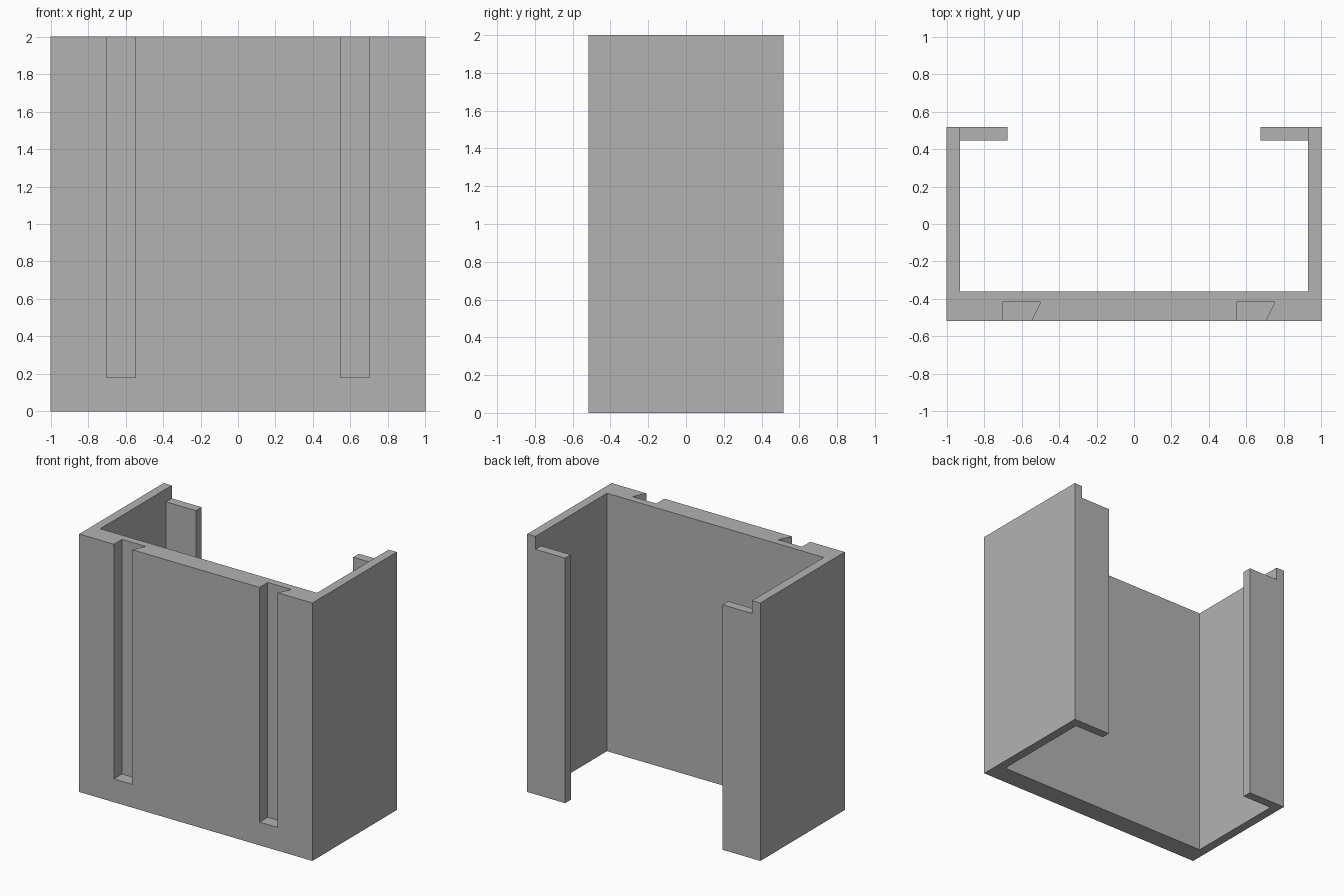
import bpy
import bmesh

cube = bpy.data.objects.get("Cube")
if cube:
    bpy.data.objects.remove(cube, do_unlink=True)

grey = bpy.data.materials.new("plain grey")
grey.use_nodes = True
grey.diffuse_color = (0.45, 0.45, 0.45, 1)
grey.node_tree.nodes["Principled BSDF"].inputs["Base Color"].default_value = grey.diffuse_color


def prism(name, outline, bottom, top):
    """Extrude an xy outline from bottom to top."""
    bm = bmesh.new()
    face = bm.faces.new([bm.verts.new((x, y, bottom)) for x, y in outline])
    grown = bmesh.ops.extrude_face_region(bm, geom=[face])["geom"]
    verts = [v for v in grown if isinstance(v, bmesh.types.BMVert)]
    bmesh.ops.translate(bm, vec=(0, 0, top - bottom), verts=verts)
    bmesh.ops.recalc_face_normals(bm, faces=bm.faces)
    mesh = bpy.data.meshes.new(name)
    bm.to_mesh(mesh)
    bm.free()
    mesh.materials.append(grey)
    obj = bpy.data.objects.new(name, mesh)
    bpy.context.collection.objects.link(obj)
    return obj


FRONT, BACK = -0.517, 0.517
HEIGHT, LIP_TOP = 2.0, 1.9
INNER, LIP_END, LIP_FRONT = 0.93, 0.675, 0.447
OVER = 0.1

# Channel bracket: thick front plate, two side walls and inturned rear lips
half = [(1, FRONT), (1, BACK), (LIP_END, BACK), (LIP_END, LIP_FRONT),
        (INNER, LIP_FRONT), (INNER, -0.36)]
outline = half + [(-x, y) for x, y in reversed(half)]
bracket = prism("channel_bracket", outline, 0, HEIGHT)

cutters = []

# Undercut mounting slots, open at the top and slanted on one side
for name, x in (("right_slot_cutter", -0.703), ("left_slot_cutter", 0.547)):
    slope = 0.05
    slot = [(x, FRONT - OVER), (x + 0.155 - slope, FRONT - OVER),
            (x + 0.155, FRONT), (x + 0.155 + slope, FRONT + OVER), (x, FRONT + OVER)]
    cutters.append(prism(name, slot, 0.18, HEIGHT + OVER))

# Lower the lips below the rim of the walls
for name, side in (("right_lip_cutter", -1), ("left_lip_cutter", 1)):
    notch = [(side * x, y) for x, y in (
        (LIP_END - OVER, LIP_FRONT - OVER), (INNER, LIP_FRONT - OVER),
        (INNER, BACK + OVER), (LIP_END - OVER, BACK + OVER))]
    cutters.append(prism(name, notch, LIP_TOP, HEIGHT + OVER))

for cutter in cutters:
    cutter.hide_render = True
    cut = bracket.modifiers.new(cutter.name, "BOOLEAN")
    cut.operation = "DIFFERENCE"
    cut.solver = "EXACT"
    cut.object = cutter

# Keep the finished cut shape and drop the cutters
bpy.context.view_layer.update()
depsgraph = bpy.context.evaluated_depsgraph_get()
result = bpy.data.meshes.new_from_object(bracket.evaluated_get(depsgraph))
bracket.modifiers.clear()
bracket.data = result
for cutter in cutters:
    bpy.data.objects.remove(cutter, do_unlink=True)
